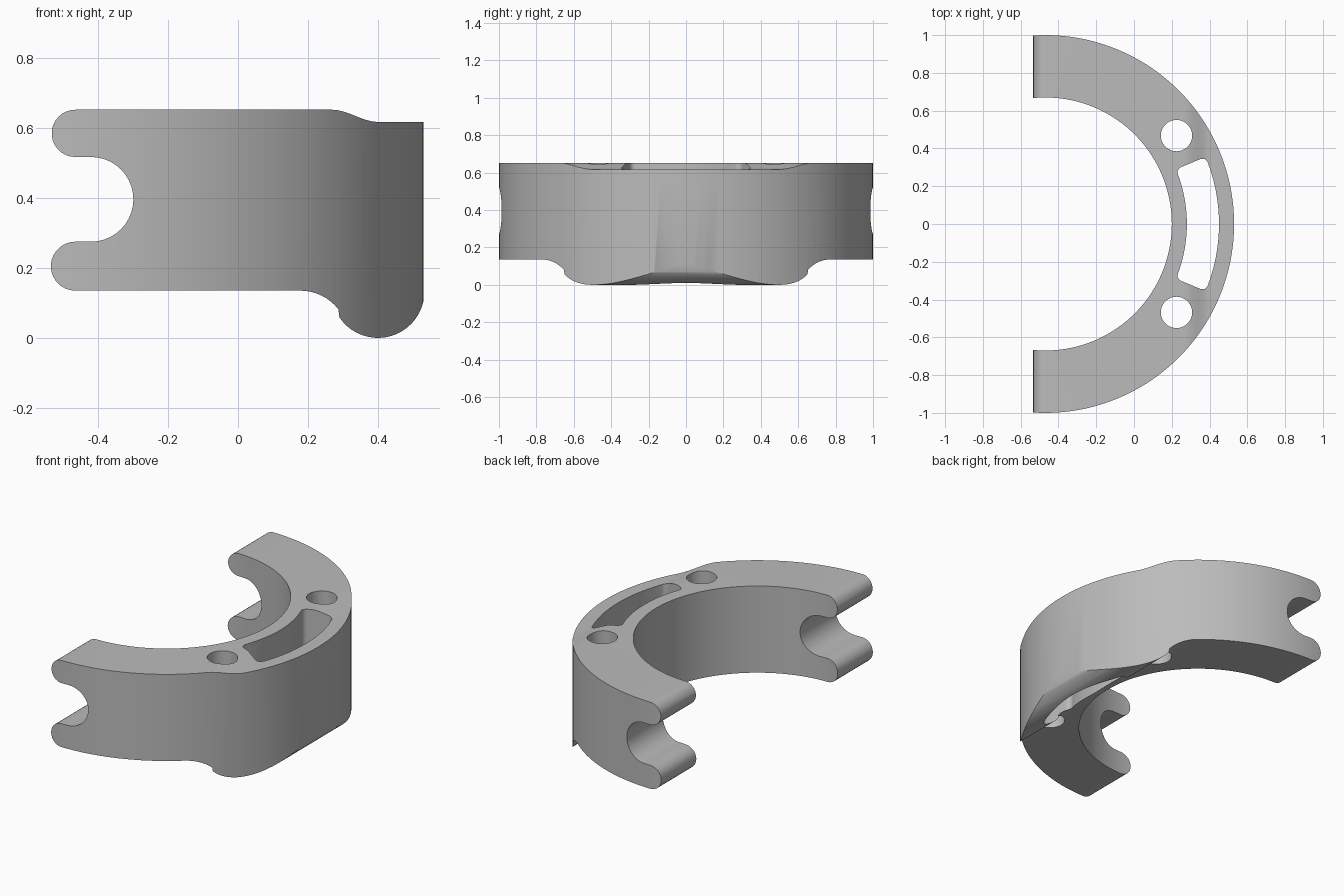
import bpy, bmesh
from math import sin, cos, radians
from mathutils import Vector

cube = bpy.data.objects.get("Cube")
if cube:
    bpy.data.objects.remove(cube, do_unlink=True)

CX = -0.47              # ring axis
R_OUT, R_IN = 1.0, 0.67

grey = bpy.data.materials.new("plain grey")
grey.use_nodes = True
grey.diffuse_color = (0.5, 0.5, 0.5, 1)
grey.node_tree.nodes["Principled BSDF"].inputs["Base Color"].default_value = (0.5, 0.5, 0.5, 1)


def arc(cx, cy, r, a0, a1, n):
    return [(cx + r * cos(radians(a0 + (a1 - a0) * i / n)),
             cy + r * sin(radians(a0 + (a1 - a0) * i / n))) for i in range(n + 1)]


def s_curve(a, b, n=8):
    """Smooth step between two heights, ends excluded."""
    out = []
    for i in range(1, n):
        t = i / n
        out.append((a[0] + (b[0] - a[0]) * t, a[1] + (b[1] - a[1]) * t * t * (3 - 2 * t)))
    return out


def prism(name, outline, lift, depth):
    """Extrude a 2D outline; lift maps 2D points to 3D."""
    bm = bmesh.new()
    face = bm.faces.new([bm.verts.new(lift(u, v)) for u, v in outline])
    new = bmesh.ops.extrude_face_region(bm, geom=[face])["geom"]
    bmesh.ops.translate(bm, vec=Vector(depth),
                        verts=[g for g in new if isinstance(g, bmesh.types.BMVert)])
    bmesh.ops.recalc_face_normals(bm, faces=bm.faces)
    mesh = bpy.data.meshes.new(name)
    bm.to_mesh(mesh)
    bm.free()
    mesh.materials.append(grey)
    ob = bpy.data.objects.new(name, mesh)
    bpy.context.collection.objects.link(ob)
    return ob


def upright(name, outline):
    return prism(name, outline, lambda x, y: (x, y, -0.2), (0, 0, 1.2))


def cut(target, tool, operation):
    mod = target.modifiers.new(tool.name, 'BOOLEAN')
    mod.operation, mod.object, mod.solver = operation, tool, 'EXACT'
    bpy.context.view_layer.objects.active = target
    bpy.ops.object.modifier_apply(modifier=mod.name)
    bpy.data.objects.remove(tool, do_unlink=True)


# Side profile: stepped top, rounded lug below, forked end with a round notch
profile = [(-0.465, 0.652), (0.27, 0.652)]
profile += s_curve((0.27, 0.652), (0.40, 0.617))
profile += [(0.40, 0.617), (0.6, 0.617), (0.6, 0.133)]
profile += arc(0.40, 0.133, 0.133, 0, -146, 20)
profile += arc(0.178, -0.003, 0.138, 38, 90, 8)
profile += arc(-0.465, 0.205, 0.07, 270, 90, 14)
profile += arc(-0.42, 0.396, 0.121, -90, 90, 20)
profile += arc(-0.465, 0.5845, 0.0675, 270, 100, 14)
clamp = prism("half_ring_clamp", profile, lambda x, z: (x, -1.2, z), (0, 2.4, 0))

# Trim to the half ring
cut(clamp, upright("outer_wall", arc(CX, 0, R_OUT, 0, 357.5, 143)), 'INTERSECT')
cut(clamp, upright("inner_bore", arc(CX, 0, R_IN, 0, 357.5, 143)), 'DIFFERENCE')

# Two round bolt holes
for side in (-1, 1):
    cut(clamp, upright("bolt_hole", arc(0.225, side * 0.468, 0.083, 0, 350, 35)), 'DIFFERENCE')

# Curved slot with rounded corners
r0, r1, half, c = 0.75, 0.92, 22.7, 0.03
slot = []
for radius, sign, turn in ((r1, 1, 0), (r0, -1, 180)):
    inset = radius - sign * c
    a = half - c / inset * 57.3
    slot += arc(CX, 0, radius, -a * sign, a * sign, 20)[1:-1]
    for end in ((1, -1) if sign > 0 else (-1, 1))[:1]:
        b = a * end
        slot += arc(CX + inset * cos(radians(b)), inset * sin(radians(b)), c,
                    b + turn, b + turn + 90, 6) if sign > 0 else \
            arc(CX + inset * cos(radians(b)), inset * sin(radians(b)), c, b + 180, b + 270, 6)
    far = r0 + c if sign > 0 else r1 - c
    a2 = half - c / far * 57.3
    b = a2 * sign
    start = b + 90 if sign > 0 else b - 90
    slot += arc(CX + far * cos(radians(b)), far * sin(radians(b)), c, start, start + 90, 6)
# Drop coincident neighbours
clean = [p for i, p in enumerate(slot)
         if (Vector(p) - Vector(slot[i - 1])).length > 0.0005]
cut(clamp, upright("curved_slot", clean), 'DIFFERENCE')

# Smooth walls, sharp rims
bpy.ops.object.select_all(action='DESELECT')
clamp.select_set(True)
bpy.context.view_layer.objects.active = clamp
bpy.ops.object.shade_smooth_by_angle(angle=radians(30))
